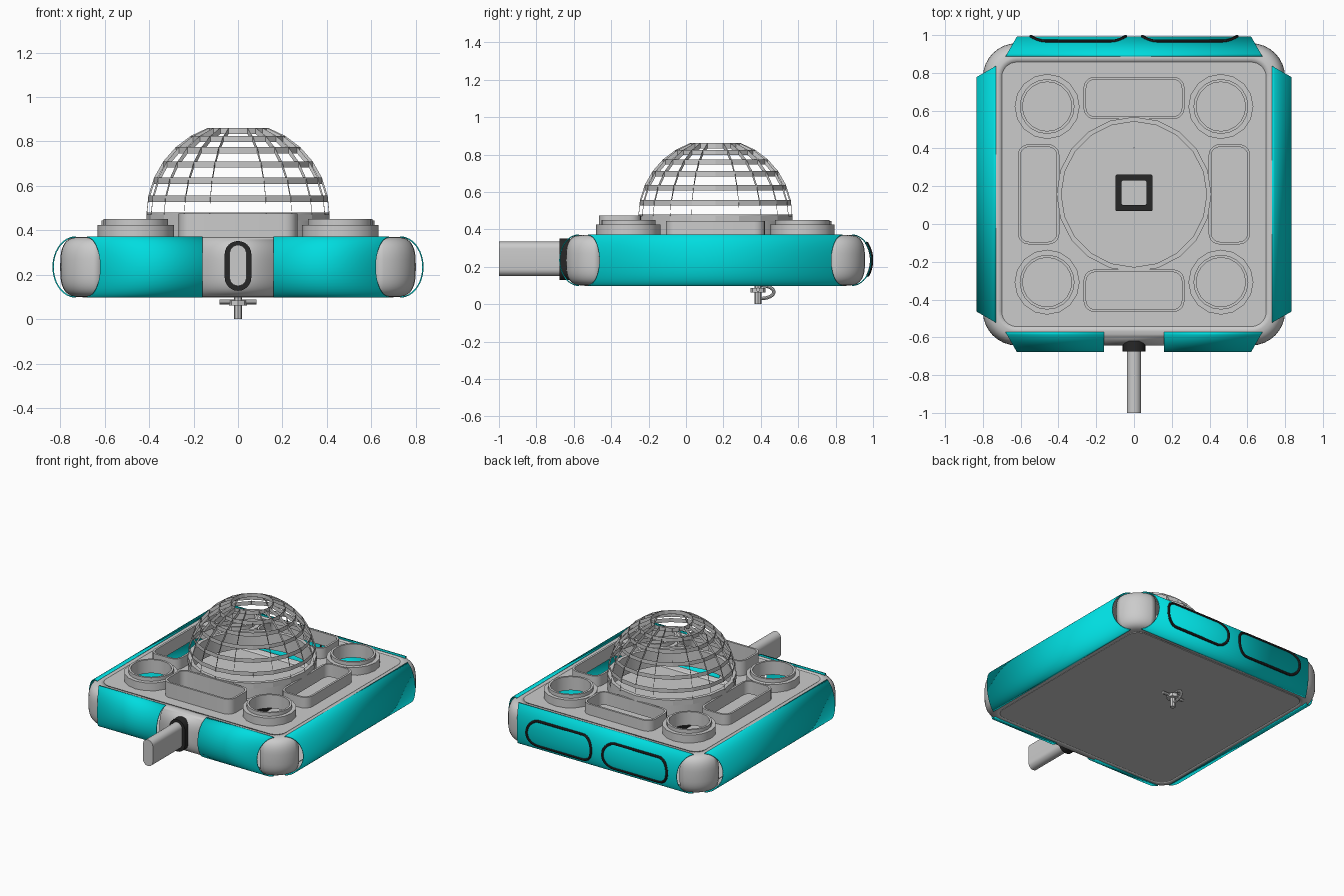
import bpy, bmesh, math
from math import sin, cos, pi, radians
from mathutils import Vector

if "Cube" in bpy.data.objects:
    bpy.data.objects.remove(bpy.data.objects["Cube"])

CY = 0.157                      # middle of the body in y


def material(name, rgb):
    m = bpy.data.materials.new(name)
    m.diffuse_color = (*rgb, 1)
    m.use_nodes = True
    m.node_tree.nodes["Principled BSDF"].inputs["Base Color"].default_value = m.diffuse_color
    return m


CYAN = material("cyan", (0.0, 0.72, 0.74))
BLACK = material("black", (0.02, 0.02, 0.02))


def rounded(cx, cy, hx, hy, r, n=5):
    """Outline of a rounded rectangle (a circle when hx = hy = r)."""
    pts = []
    for k, (sx, sy) in enumerate([(1, 1), (-1, 1), (-1, -1), (1, -1)]):
        for i in range(n + 1):
            a = (k + i / n) * pi / 2
            p = Vector((cx + sx * (hx - r) + r * cos(a), cy + sy * (hy - r) + r * sin(a)))
            if not pts or (p - pts[-1]).length > 1e-4:
                pts.append(p)
    if (pts[0] - pts[-1]).length < 1e-4:
        pts.pop()
    return pts


def activate(ob):
    bpy.ops.object.select_all(action='DESELECT')
    ob.select_set(True)
    bpy.context.view_layer.objects.active = ob


def finish(ob, mat=None, smooth=True):
    activate(ob)
    if mat:
        ob.data.materials.clear()
        ob.data.materials.append(mat)
    if smooth:
        bpy.ops.object.shade_smooth_by_angle(angle=radians(35))
    return ob


def curve_object(name, loops, dims):
    cu = bpy.data.curves.new(name, 'CURVE')
    cu.dimensions = dims
    for pts in loops:
        s = cu.splines.new('POLY')
        s.points.add(len(pts) - 1)
        for sp, p in zip(s.points, pts):
            sp.co = (p[0], p[1], p[2] if len(p) > 2 else 0, 1)
        s.use_cyclic_u = True
    ob = bpy.data.objects.new(name, cu)
    bpy.context.collection.objects.link(ob)
    return ob


def plate(name, loops, a, b, mat=None, forward=False):
    """Outline with holes, extruded in z from a to b (or towards -y)."""
    ob = curve_object(name, loops, '2D')
    ob.data.fill_mode = 'BOTH'
    ob.data.extrude = (b - a) / 2
    mid = (a + b) / 2
    ob.location = (0, -mid, 0) if forward else (0, 0, mid)
    if forward:
        ob.rotation_euler.x = pi / 2
    activate(ob)
    bpy.ops.object.convert(target='MESH')
    return finish(bpy.context.object, mat)


def tube(name, loop, depth, mat=None, cyclic=True):
    ob = curve_object(name, [loop], '3D')
    ob.data.splines[0].use_cyclic_u = cyclic
    ob.data.bevel_depth = depth
    ob.data.bevel_resolution = 2
    ob.data.use_fill_caps = True
    activate(ob)
    bpy.ops.object.convert(target='MESH')
    return finish(bpy.context.object, mat)


def mesh_object(name, bm, thick, mat=None, smooth=True):
    bmesh.ops.recalc_face_normals(bm, faces=bm.faces[:])
    me = bpy.data.meshes.new(name)
    bm.to_mesh(me)
    bm.free()
    ob = bpy.data.objects.new(name, me)
    bpy.context.collection.objects.link(ob)
    mod = ob.modifiers.new("thickness", 'SOLIDIFY')
    mod.thickness, mod.offset = thick, -1
    return finish(ob, mat, smooth)


# Body shell: rounded corners and front centre wall, open behind the panels
plan = []
for k, (sx, sy) in enumerate([(1, 1), (-1, 1), (-1, -1), (1, -1)]):
    plan += [(sx * .62, sy * .62, cos((k + i / 8) * pi / 2), sin((k + i / 8) * pi / 2)) for i in range(9)]
    if k == 2:
        plan += [(-.16, -.62, 0, -1), (.16, -.62, 0, -1)]
bm = bmesh.new()
angles = [radians(-90 + 7.5 * i) for i in range(25)]
rows = []
for t in angles:
    r = .08 + .10 * max(cos(t), 0) ** (2 / 3)
    z = .235 + .135 * math.copysign(abs(sin(t)) ** (2 / 3), sin(t))
    rows.append([bm.verts.new((x + dx * r, CY + y + dy * r, z)) for x, y, dx, dy in plan])
for j in range(24):
    for i, p in enumerate(plan):
        m = (i + 1) % len(plan)
        q = plan[m]
        straight = abs(p[2] - q[2]) + abs(p[3] - q[3]) < 1e-4
        centre = abs(p[0]) < .2 and abs(q[0]) < .2
        if not straight or centre or j < 3 or j > 20:
            bm.faces.new((rows[j][i], rows[j][m], rows[j + 1][m], rows[j + 1][i]))
mesh_object("body_shell", bm, .01)

# Cyan side panels, bulging past the body, with slanted ends
def panel(name, turn, left, right):
    bm = bmesh.new()
    prev = None
    for i in range(25):
        t = radians(-90 + 7.5 * i)
        d, z = .73 + .105 * cos(t), .235 + .138 * sin(t)
        row = []
        for e in (left, right):
            x = e - math.copysign(.06 * cos(t), e) if abs(e) > .3 else e
            row.append(bm.verts.new((x * cos(turn) + d * sin(turn),
                                     CY + x * sin(turn) - d * cos(turn), z)))
        if prev:
            bm.faces.new((prev[0], prev[1], row[1], row[0]))
        prev = row
    bmesh.ops.recalc_face_normals(bm, faces=bm.faces[:])
    mesh_object(name, bm, .006, CYAN)


panel("front_panel_left", 0, -.68, -.16)
panel("front_panel_right", 0, .16, .68)
panel("right_panel", pi / 2, -.68, .68)
panel("back_panel", pi, -.68, .68)
panel("left_panel", -pi / 2, -.68, .68)

# Floor and top deck with openings
edge = rounded(0, CY, .70, .70, .08, 8)
plate("floor", [edge], .098, .108)
rounds = [(sx * .46, CY + sy * .465) for sx in (-1, 1) for sy in (-1, 1)]
slots = [("front", 0, CY - .51, .267, .112, .475), ("back", 0, CY + .51, .267, .112, .445),
         ("left", -.505, CY, .11, .265, .445), ("right", .505, CY, .11, .265, .445)]
holes = [rounded(x, y, .13, .13, .13) for x, y in rounds]
holes += [rounded(x, y, hx - .014, hy - .014, .045) for _, x, y, hx, hy, _ in slots]
holes.append(rounded(0, CY, .385, .385, .385))
plate("top_deck", [edge] + holes, .355, .37)

# Round sockets: wide step and narrower rim
for i, (x, y) in enumerate(rounds):
    inner = rounded(x, y, .13, .13, .13)
    plate(f"round_socket_{i}", [rounded(x, y, .172, .172, .172, 4), inner], .36, .425)
    plate(f"round_rim_{i}", [rounded(x, y, .145, .145, .145), inner], .42, .45)

# Rectangular sockets
for n, x, y, hx, hy, top in slots:
    plate(n + "_socket", [rounded(x, y, hx, hy, .058), rounded(x, y, hx - .014, hy - .014, .045)], .36, top)

# Dome collar and cage
plate("dome_collar", [rounded(0, CY, .41, .41, .41), rounded(0, CY, .385, .385, .385)], .36, .48)
bm = bmesh.new()
rings = []
for j in range(7):
    a = radians(11.8 * j)
    rings.append([bm.verts.new((.412 * cos(a) * sin(i * pi / 10), CY + .412 * cos(a) * cos(i * pi / 10),
                                .472 + .412 * sin(a))) for i in range(20)])
cells = [bm.faces.new((rings[j][i], rings[j][(i + 1) % 20], rings[j + 1][(i + 1) % 20], rings[j + 1][i]))
         for j in range(6) for i in range(20)]
bmesh.ops.inset_individual(bm, faces=cells, thickness=.011, use_even_offset=True)
bmesh.ops.delete(bm, geom=cells, context='FACES')
mesh_object("dome_cage", bm, .028, smooth=False)

# Dark square frame inside the dome
plate("inner_frame", [rounded(0, .165, .097, .097, .005, 1), rounded(0, .165, .065, .065, .005, 1)],
      .105, .15, BLACK)

# Front blade and its black seal
blade = plate("front_blade", [rounded(0, .242, .038, .092, .0379, 6)], .62, 1.0, forward=True)
plate("blade_seal", [rounded(0, .24, .06, .112, .0595, 6), rounded(0, .24, .037, .09, .0365, 6)],
      .62, .675, BLACK, forward=True)

# Two black rings that follow the back panel
for side in (-1, 1):
    pts = []
    for x, z in rounded(side * .295, .24, .25, .085, .08, 8):
        s = (z - .235) / .138
        pts.append((x, CY + .73 + .105 * math.sqrt(1 - s * s), z))
    tube("back_ring_left" if side < 0 else "back_ring_right", pts, .009, BLACK)

# Valve under the floor
tube("valve_stem", [(0, .385, 0), (0, .385, .1)], .018, cyclic=False)
tube("valve_nut", [(0, .385, .062), (0, .385, .085)], .04, cyclic=False)
tube("valve_bar", [(-.083, .385, .078), (.083, .385, .078)], .011, cyclic=False)
tube("valve_hose", [(0, .4 + .07 * sin(a * pi / 12), .065 - .035 * cos(a * pi / 12)) for a in range(13)],
     .009, cyclic=False)
